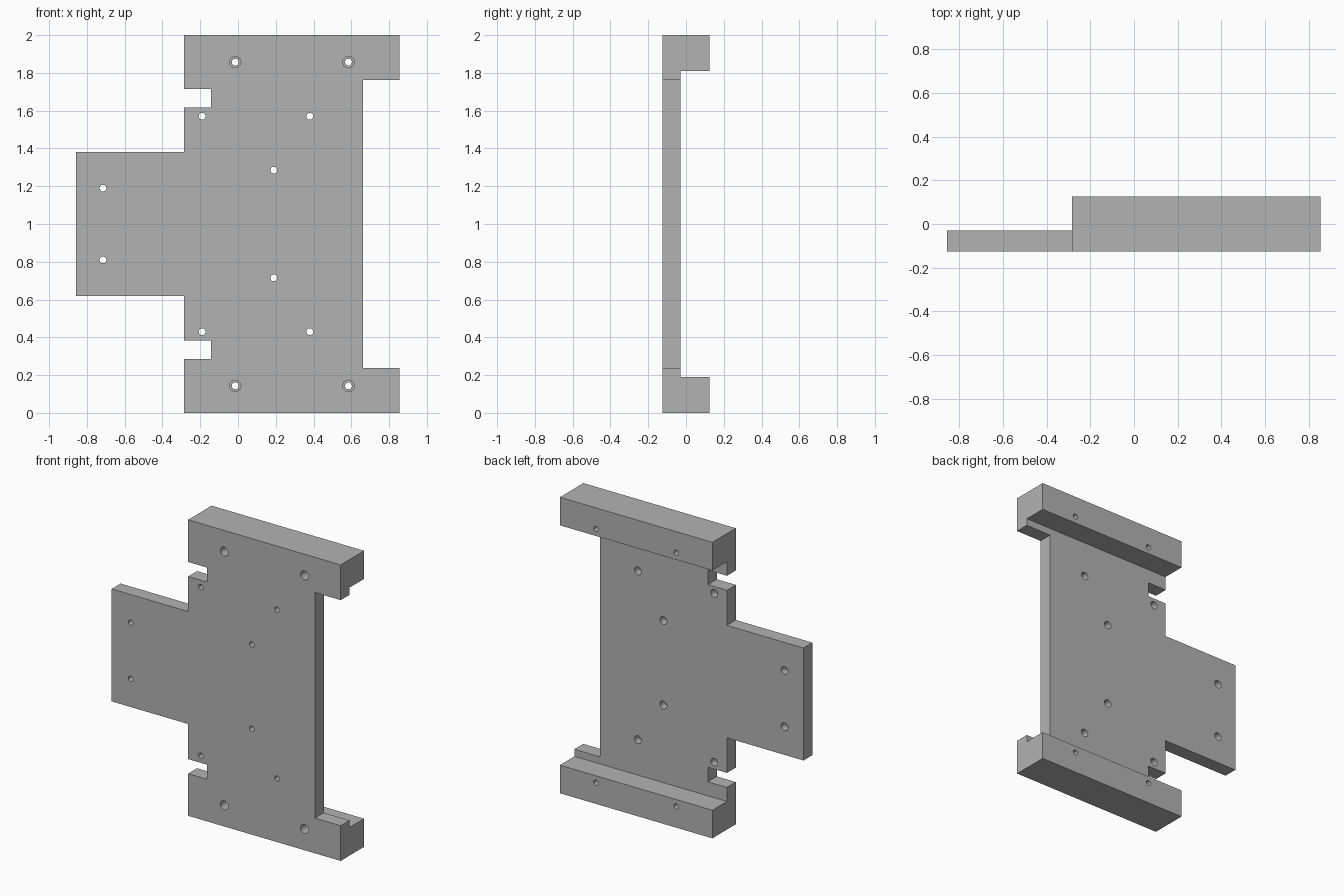
import bpy, bmesh
from math import radians
from mathutils import Matrix, Vector

cube = bpy.data.objects.get("Cube")
if cube:
    bpy.data.objects.remove(cube)

FRONT, STEP, BACK = -0.125, -0.03, 0.125

grey = bpy.data.materials.new("plain grey")
grey.use_nodes = True
grey.diffuse_color = (0.45, 0.45, 0.45, 1)
grey.node_tree.nodes["Principled BSDF"].inputs["Base Color"].default_value = grey.diffuse_color


def make_object(name, bm):
    bmesh.ops.recalc_face_normals(bm, faces=bm.faces)
    mesh = bpy.data.meshes.new(name)
    bm.to_mesh(mesh)
    bm.free()
    mesh.materials.append(grey)
    obj = bpy.data.objects.new(name, mesh)
    bpy.context.collection.objects.link(obj)
    return obj


def slab(name, outline, y0, y1):
    """Extrude an x-z outline from y0 to y1."""
    bm = bmesh.new()
    face = bm.faces.new([bm.verts.new((x, y0, z)) for x, z in outline])
    moved = bmesh.ops.extrude_face_region(bm, geom=[face])["geom"]
    verts = [v for v in moved if isinstance(v, bmesh.types.BMVert)]
    bmesh.ops.translate(bm, verts=verts, vec=Vector((0, y1 - y0, 0)))
    return make_object(name, bm)


def drill(name, spots, radius, y0, y1):
    """Cylinders along y at each spot."""
    bm = bmesh.new()
    for x, z in spots:
        place = Matrix.Translation((x, (y0 + y1) / 2, z)) @ Matrix.Rotation(radians(90), 4, "X")
        bmesh.ops.create_cone(bm, cap_ends=True, segments=24, radius1=radius,
                              radius2=radius, depth=y1 - y0, matrix=place)
    cutter = make_object(name, bm)
    cutter.hide_render = True
    return cutter


def combine(target, tool, operation):
    """Apply a boolean and remove the tool."""
    mod = target.modifiers.new(operation, "BOOLEAN")
    mod.operation, mod.solver, mod.object = operation, "EXACT", tool
    graph = bpy.context.evaluated_depsgraph_get()
    mesh = bpy.data.meshes.new_from_object(target.evaluated_get(graph))
    target.modifiers.clear()
    target.data = mesh
    bpy.data.objects.remove(tool)


def mirrored(points):
    return points + [(x, 2 - z) for x, z in reversed(points)]


# Plate with side tab, notches and end ears
half = [(0.663, 0.238), (0.855, 0.238), (0.855, 0), (-0.285, 0), (-0.285, 0.285),
        (-0.143, 0.285), (-0.143, 0.383), (-0.285, 0.383), (-0.285, 0.62), (-0.857, 0.62)]
plate = slab("mounting_plate", mirrored(half), FRONT, STEP)

# Thick rails across the bottom and top
for name, low in (("lower_rail", 0), ("upper_rail", 1.81)):
    box = [(-0.285, low), (0.855, low), (0.855, low + 0.19), (-0.285, low + 0.19)]
    combine(plate, slab(name, box, FRONT, BACK), "UNION")

# Screw holes: recessed from the back on the plate, from the front on the rails
plate_spots = mirrored([(-0.715, 0.81), (0.19, 0.715), (-0.19, 0.43), (0.38, 0.43)])
rail_spots = mirrored([(-0.015, 0.143), (0.585, 0.143)])
combine(plate, drill("screw_holes", plate_spots + rail_spots, 0.018, -0.2, 0.2), "DIFFERENCE")
combine(plate, drill("plate_recesses", plate_spots, 0.026, -0.08, 0.0), "DIFFERENCE")
combine(plate, drill("rail_recesses", rail_spots, 0.03, -0.2, 0.0), "DIFFERENCE")

# Crisp edges, round hole walls
bpy.ops.object.select_all(action="DESELECT")
plate.select_set(True)
bpy.context.view_layer.objects.active = plate
bpy.ops.object.shade_smooth_by_angle(angle=radians(30))
